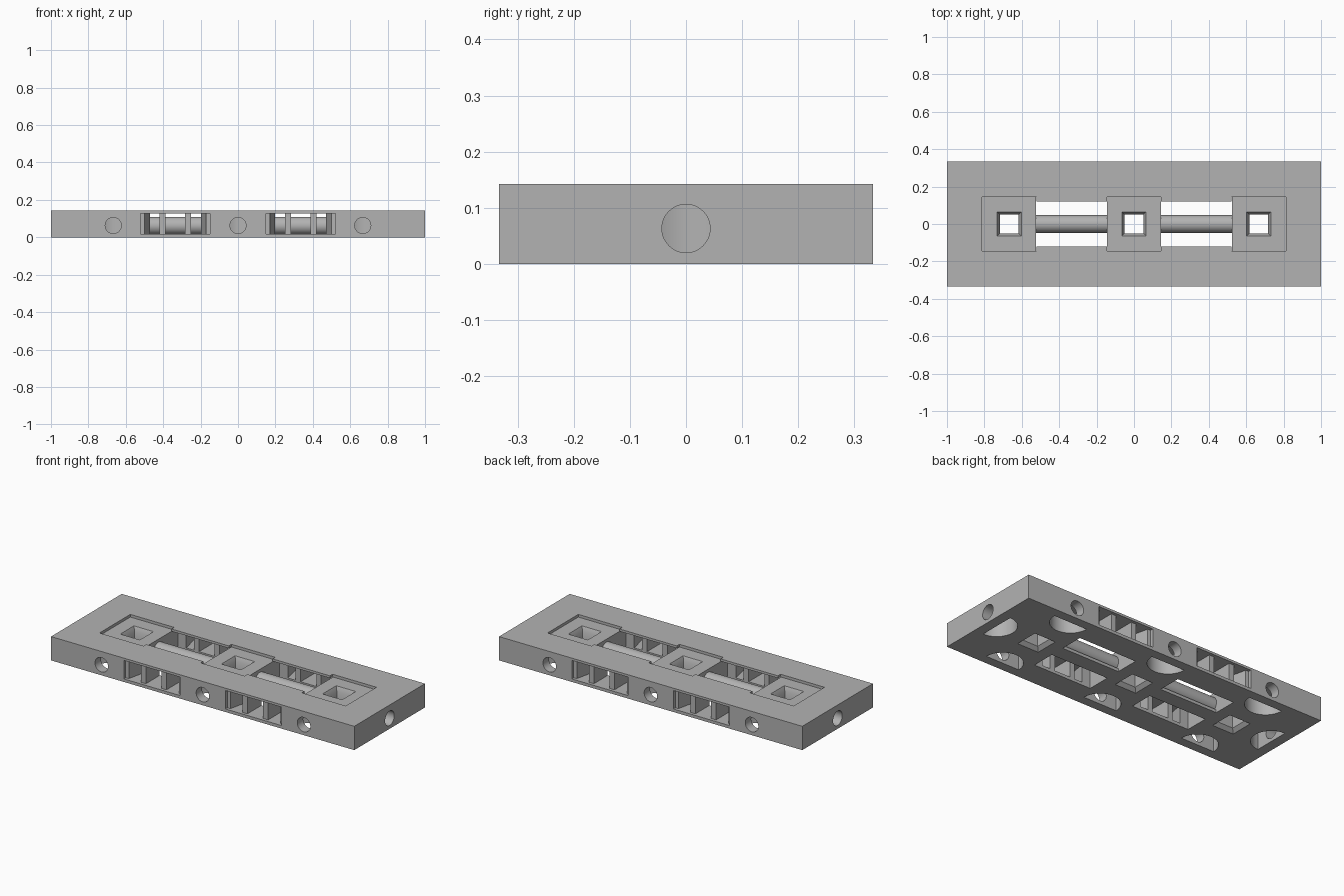
import bpy, bmesh, math
from mathutils import Matrix, Vector

cube = bpy.data.objects.get("Cube")
if cube:
    bpy.data.objects.remove(cube, do_unlink=True)

grey = bpy.data.materials.new("plain grey")
grey.use_nodes = True
grey.diffuse_color = (0.45, 0.45, 0.45, 1)
grey.node_tree.nodes["Principled BSDF"].inputs["Base Color"].default_value = grey.diffuse_color

STATIONS = (-0.667, 0, 0.667)
BAYS = (-0.335, 0.335)
H = 0.142


def finish(bm, name):
    bmesh.ops.recalc_face_normals(bm, faces=bm.faces)
    mesh = bpy.data.meshes.new(name)
    bm.to_mesh(mesh)
    bm.free()
    mesh.materials.append(grey)
    ob = bpy.data.objects.new(name, mesh)
    bpy.context.collection.objects.link(ob)
    return ob


def box(name, x0, x1, y0, y1, z0, z1):
    bm = bmesh.new()
    bmesh.ops.create_cube(bm, size=1)
    for v in bm.verts:
        v.co = (x1 if v.co.x > 0 else x0, y1 if v.co.y > 0 else y0, z1 if v.co.z > 0 else z0)
    return finish(bm, name)


def loft(name, *rings):
    """Closed solid through rings with equal point counts."""
    bm = bmesh.new()
    loops = [[bm.verts.new(p) for p in ring] for ring in rings]
    for a, b in zip(loops, loops[1:]):
        for i in range(len(a)):
            j = (i + 1) % len(a)
            bm.faces.new((a[i], a[j], b[j], b[i]))
    bm.faces.new(loops[0])
    bm.faces.new(loops[-1])
    return finish(bm, name)


def cylinder(name, centre, axis, radius, length):
    bm = bmesh.new()
    turn = Vector((0, 0, 1)).rotation_difference(Vector(axis)).to_matrix().to_4x4()
    bmesh.ops.create_cone(bm, cap_ends=True, segments=48, radius1=radius, radius2=radius,
                          depth=length, matrix=Matrix.Translation(centre) @ turn)
    return finish(bm, name)


def cut(target, cutter):
    cutter.hide_render = True
    mod = target.modifiers.new("cut", "BOOLEAN")
    mod.operation = "DIFFERENCE"
    mod.solver = "EXACT"
    mod.object = cutter
    bpy.context.view_layer.objects.active = target
    bpy.ops.object.modifier_apply(modifier=mod.name)
    bpy.data.objects.remove(cutter, do_unlink=True)


def square(x, r, z):
    return [(x + sx * r, sy * r, z) for sx, sy in ((-1, -1), (1, -1), (1, 1), (-1, 1))]


def window(x, r, y):
    return [(x - r, y, 0.018), (x + r, y, 0.018), (x + r, y, 0.128), (x - r, y, 0.128)]


def half_pocket(x, y, inward):
    """Half-round pocket open underneath, flat side facing the rim."""
    rings = []
    for z in (-0.02, 0.115):
        ring = []
        for i in range(25):
            a = inward - math.pi / 2 + math.pi * i / 24
            ring.append((x + 0.11 * math.cos(a), y + 0.11 * math.sin(a), z))
        rings.append(ring)
    return loft("pocket_cutter", *rings)


plate = box("base_plate", -1, 1, -0.333, 0.333, 0, H)

# Sunken square seats with flared square holes
for x in STATIONS:
    cut(plate, box("seat_cutter", x - 0.145, x + 0.145, -0.145, 0.145, 0.126, 0.2))
    cut(plate, loft("square_hole_cutter", square(x, 0.08, -0.01), square(x, 0.05, 0.02),
                    square(x, 0.05, 0.1), square(x, 0.07, 0.136)))

# Bays between the seats, slotted above and below
for x in BAYS:
    a, b = x - 0.19, x + 0.19
    cut(plate, box("bay_cutter", a, b, -0.185, 0.185, 0.018, 0.128))
    cut(plate, box("top_slot_cutter", a, b, -0.12, 0.12, 0.1, 0.2))
    for s in (-1, 1):
        y0, y1 = sorted((s * 0.045, s * 0.185))
        cut(plate, box("bottom_slot_cutter", a, b, y0, y1, -0.1, 0.06))
        # Tapered side window with a shallow outer rebate
        cut(plate, loft("window_cutter", window(x, 0.185, s * 0.4), window(x, 0.185, s * 0.315),
                        window(x, 0.165, s * 0.314), window(x, 0.135, s * 0.18)))

# Screw holes and half-round pockets around the rim
for x in STATIONS:
    for s in (-1, 1):
        cut(plate, half_pocket(x, s * 0.277, -s * math.pi / 2))
        cut(plate, cylinder("side_hole_cutter", (x, s * 0.31, 0.063), (0, 1, 0), 0.043, 0.16))
for s in (-1, 1):
    cut(plate, half_pocket(s * 0.94, 0, math.pi if s > 0 else 0))
    cut(plate, cylinder("end_hole_cutter", (s * 0.98, 0, 0.063), (1, 0, 0), 0.043, 0.16))

smooth = [plate]
for n, x in enumerate(BAYS):
    side = ("right", "left")[n]
    # Round rod along the middle of each bay
    smooth.append(cylinder(side + "_rod", (x, 0, 0.062), (1, 0, 0), 0.047, 0.382))
    # Upright ribs dividing the windows
    for end, s in (("front", -1), ("back", 1)):
        for k, dx in enumerate((-0.068, 0.068)):
            y0, y1 = sorted((s * 0.315, s * 0.185))
            box(f"{side}_{end}_rib_{k + 1}", x + dx - 0.016, x + dx + 0.016, y0, y1, 0.017, 0.129)

bpy.ops.object.select_all(action="DESELECT")
for ob in smooth:
    ob.select_set(True)
bpy.context.view_layer.objects.active = plate
bpy.ops.object.shade_smooth_by_angle(angle=math.radians(30))
